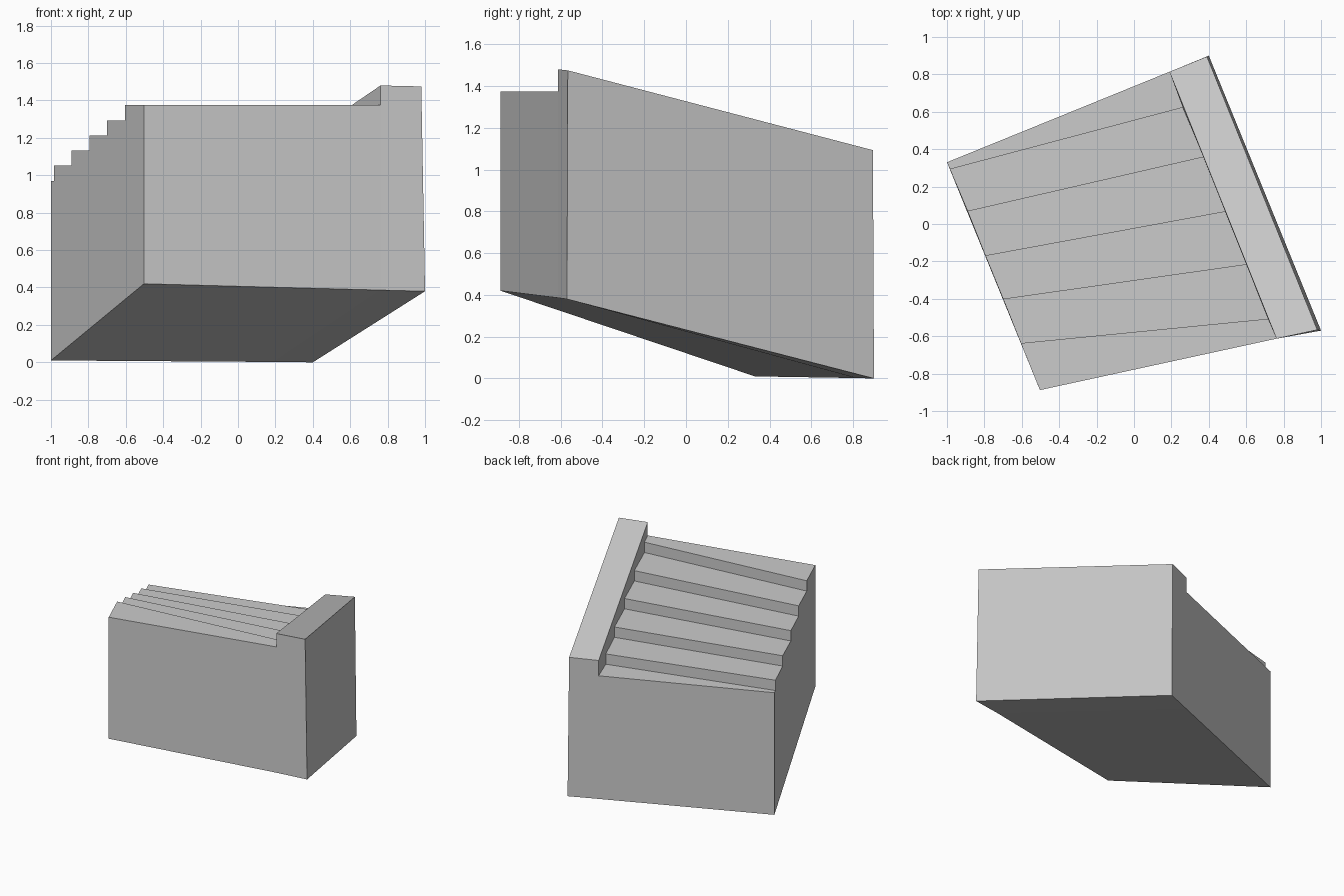
import bpy, bmesh

if "Cube" in bpy.data.objects:
    bpy.data.objects.remove(bpy.data.objects["Cube"])

grey = bpy.data.materials.new("plain grey")
grey.diffuse_color = (0.6, 0.6, 0.6, 1)
grey.use_nodes = True
grey.node_tree.nodes["Principled BSDF"].inputs["Base Color"].default_value = grey.diffuse_color

# Riser lines from back to front: (left x, y), (right x, y)
RISERS = [((-0.985, 0.295), (0.26, 0.625)), ((-0.89, 0.07), (0.37, 0.36)),
          ((-0.795, -0.168), (0.487, 0.068)), ((-0.70, -0.40), (0.60, -0.215)),
          ((-0.605, -0.637), (0.716, -0.507))]
FIRST, RISE = 0.97, 0.081


def stair_profile(side, back, front, back_z, front_z):
    """Closed stepped outline of one end of the staircase, back to front."""
    pts = [(*back, back_z), (*back, FIRST)]
    for i, line in enumerate(RISERS):
        pts += [(*line[side], FIRST + RISE * i), (*line[side], FIRST + RISE * (i + 1))]
    return pts + [(*front, FIRST + RISE * len(RISERS)), (*front, front_z)]


bm = bmesh.new()
left = [bm.verts.new(p) for p in
        stair_profile(0, (-1.0, 0.33), (-0.503, -0.888), 0.01, 0.42)]
right = [bm.verts.new(p) for p in
         stair_profile(1, (0.19, 0.814), (0.762, -0.613), 0.002, 0.386)]

# Treads, risers, front, back and sloping underside
n = len(left)
for i in range(n):
    j = (i + 1) % n
    bm.faces.new((left[i], left[j], right[j], right[i]))
bm.faces.new(left)

# Sloping side wall, rising above the treads
in_back = bm.verts.new((0.19, 0.814, 1.09))
in_front = bm.verts.new((0.762, -0.613, 1.48))
out = [bm.verts.new(p) for p in ((0.40, 0.90, 0.0), (0.39, 0.895, 1.093),
                                 (0.98, -0.566, 1.475), (1.0, -0.57, 0.38))]
bm.faces.new(right[1:-1] + [in_front, in_back])
bm.faces.new((in_back, in_front, out[2], out[1]))
bm.faces.new(out)
bm.faces.new((right[0], right[1], in_back, out[1], out[0]))
bm.faces.new((right[-1], right[-2], in_front, out[2], out[3]))
bm.faces.new((right[0], right[-1], out[3], out[0]))
bmesh.ops.recalc_face_normals(bm, faces=bm.faces)

mesh = bpy.data.meshes.new("stair_block")
bm.to_mesh(mesh)
bm.free()
mesh.materials.append(grey)
bpy.context.collection.objects.link(bpy.data.objects.new("stair_block", mesh))
